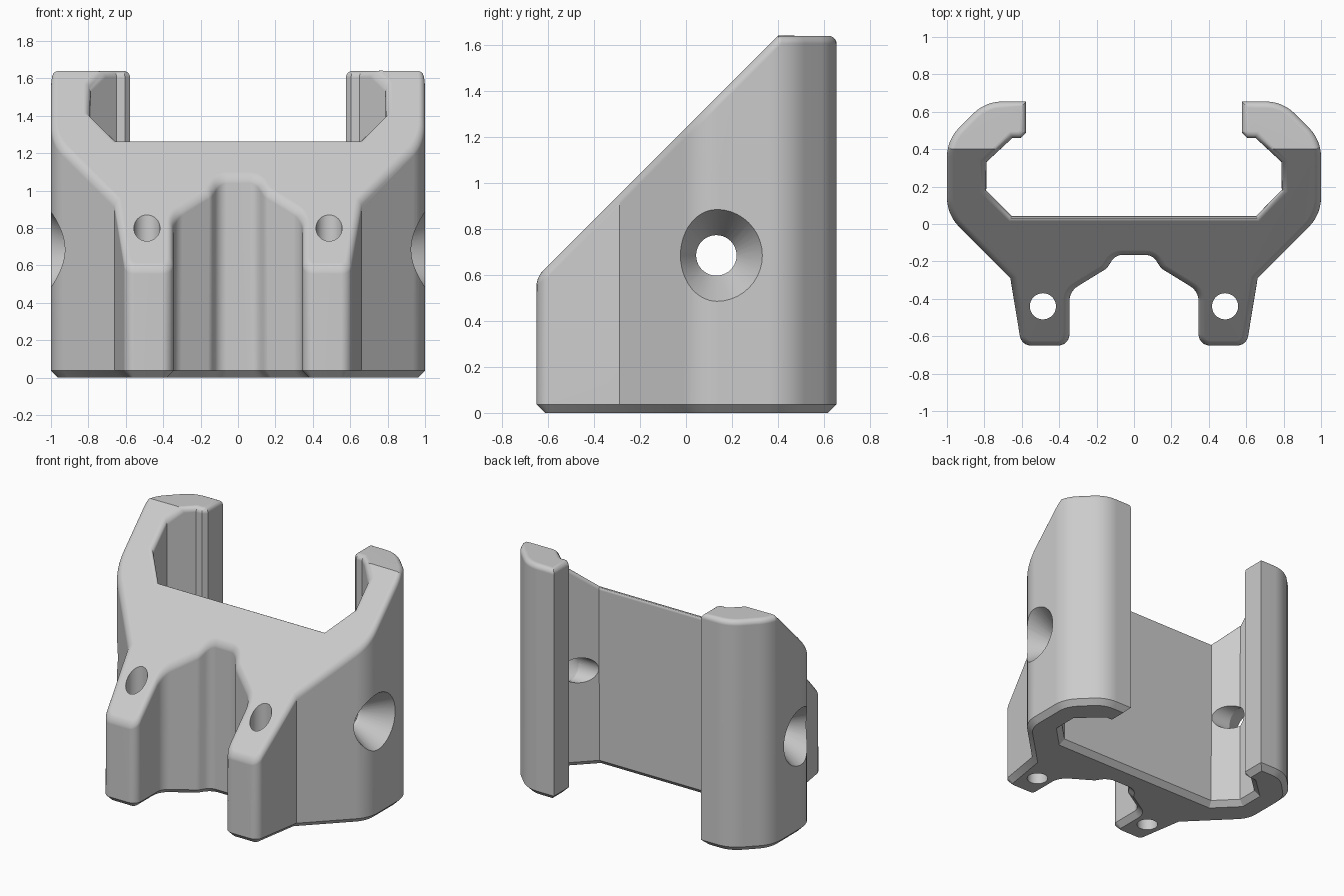
import bpy, bmesh, math
from mathutils import Vector, Matrix

cube = bpy.data.objects.get("Cube")
if cube:
    bpy.data.objects.remove(cube, do_unlink=True)

HEIGHT = 1.64
ROUND, CHAMFER = 0.035, 0.037

# Right half of the plan outline: x, y, corner radius
HALF = [
    (0.65, 0.04, 0), (0.79, 0.18, 0), (0.79, 0.33, 0), (0.65, 0.46, 0),
    (0.605, 0.46, 0), (0.577, 0.488, 0), (0.577, 0.655, 0),
    (0.795, 0.655, 0.22), (1.0, 0.45, 0.22), (1.0, 0.05, 0.22),
    (0.66, -0.29, 0), (0.602, -0.65, 0.06), (0.345, -0.65, 0.06),
    (0.345, -0.36, 0.09), (0.145, -0.237, 0.07), (0.10, -0.165, 0.07),
]


def rounded(corners, steps=6):
    """Replace every corner that has a radius with an arc."""
    out = []
    for i, (x, y, r) in enumerate(corners):
        p = Vector((x, y))
        if not r:
            out.append(p)
            continue
        a = (Vector(corners[i - 1][:2]) - p).normalized()
        b = (Vector(corners[(i + 1) % len(corners)][:2]) - p).normalized()
        half = a.angle(b) / 2
        centre = p + (a + b).normalized() * r / math.sin(half)
        start = p + a * r / math.tan(half) - centre
        end = p + b * r / math.tan(half) - centre
        sweep = start.angle_signed(end)
        for k in range(steps + 1):
            out.append(centre + Matrix.Rotation(-sweep * k / steps, 2) @ start)
    return out


def rim(bm, up):
    """Edges between the walls and the top (up=1) or bottom (up=-1) faces."""
    found = []
    for e in bm.edges:
        zs = sorted(f.normal.z * up for f in e.link_faces)
        if len(zs) == 2 and abs(zs[0]) < 0.05 and zs[1] > 0.5:
            found.append(e)
    return found


def add_cutter(name, r1, r2, depth, matrix):
    mesh = bpy.data.meshes.new(name)
    bm = bmesh.new()
    bmesh.ops.create_cone(bm, cap_ends=True, segments=40, radius1=r1,
                          radius2=r2, depth=depth, matrix=matrix)
    bm.to_mesh(mesh)
    bm.free()
    ob = bpy.data.objects.new(name, mesh)
    ob.hide_render = True
    bpy.context.collection.objects.link(ob)
    return ob


# Bracket body: extruded outline, sliced by a 45 degree plane
outline = rounded(HALF + [(-x, y, r) for x, y, r in reversed(HALF)])
bm = bmesh.new()
base = bm.faces.new([bm.verts.new((p.x, p.y, 0)) for p in outline])
top = bmesh.ops.extrude_face_region(bm, geom=[base], use_keep_orig=True)
bmesh.ops.translate(bm, vec=(0, 0, HEIGHT),
                    verts=[v for v in top["geom"] if isinstance(v, bmesh.types.BMVert)])
bmesh.ops.recalc_face_normals(bm, faces=bm.faces)
cut = bmesh.ops.bisect_plane(bm, geom=bm.verts[:] + bm.edges[:] + bm.faces[:],
                             plane_co=(0, 0, 1.24), plane_no=(0, -1, 1), clear_outer=True)
bmesh.ops.edgeloop_fill(bm, edges=[e for e in bm.edges if e.is_boundary])
bmesh.ops.recalc_face_normals(bm, faces=bm.faces)

# Chamfered foot and rounded upper rim
bm.normal_update()
bmesh.ops.bevel(bm, geom=rim(bm, -1), offset=CHAMFER, segments=1,
                affect='EDGES', profile=0.5, clamp_overlap=True)
bm.normal_update()
bmesh.ops.bevel(bm, geom=rim(bm, 1), offset=ROUND, segments=5,
                affect='EDGES', profile=0.5, clamp_overlap=True)
mesh = bpy.data.meshes.new("bracket_body")
bm.to_mesh(mesh)
bm.free()
body = bpy.data.objects.new("bracket_body", mesh)
bpy.context.collection.objects.link(body)

# Holes: vertical pin holes, side bore and side countersinks
cutters = []
quarter = Matrix.Rotation(math.pi / 2, 4, 'Y')
for s in (-1, 1):
    cutters.append(add_cutter("pin_hole", 0.07, 0.07, 4,
                              Matrix.Translation((s * 0.487, -0.44, 0))))
    cutters.append(add_cutter("countersink", 0.088, 0.206, 0.2,
                              Matrix.Translation((s * 0.91, 0.132, 0.685))
                              @ Matrix.Rotation(s * math.pi / 2, 4, 'Y')))
cutters.append(add_cutter("side_bore", 0.088, 0.088, 4,
                          Matrix.Translation((0, 0.132, 0.685)) @ quarter))
for c in cutters:
    mod = body.modifiers.new(c.name, 'BOOLEAN')
    mod.operation = 'DIFFERENCE'
    mod.solver = 'EXACT'
    mod.object = c
bpy.context.view_layer.update()
graph = bpy.context.evaluated_depsgraph_get()
final = bpy.data.meshes.new_from_object(body.evaluated_get(graph))
body.modifiers.clear()
body.data = final
for c in cutters:
    bpy.data.objects.remove(c, do_unlink=True)

# Single grey material
grey = bpy.data.materials.new("light_grey")
grey.use_nodes = True
colour = (0.6, 0.6, 0.6, 1)
grey.diffuse_color = colour
grey.node_tree.nodes["Principled BSDF"].inputs["Base Color"].default_value = colour
final.materials.clear()
final.materials.append(grey)

# Smooth curved areas, keep hard edges
bpy.ops.object.select_all(action='DESELECT')
body.select_set(True)
bpy.context.view_layer.objects.active = body
bpy.ops.object.shade_smooth_by_angle(angle=math.radians(30))
weighted = body.modifiers.new("weighted_normals", 'WEIGHTED_NORMAL')
weighted.keep_sharp = True
